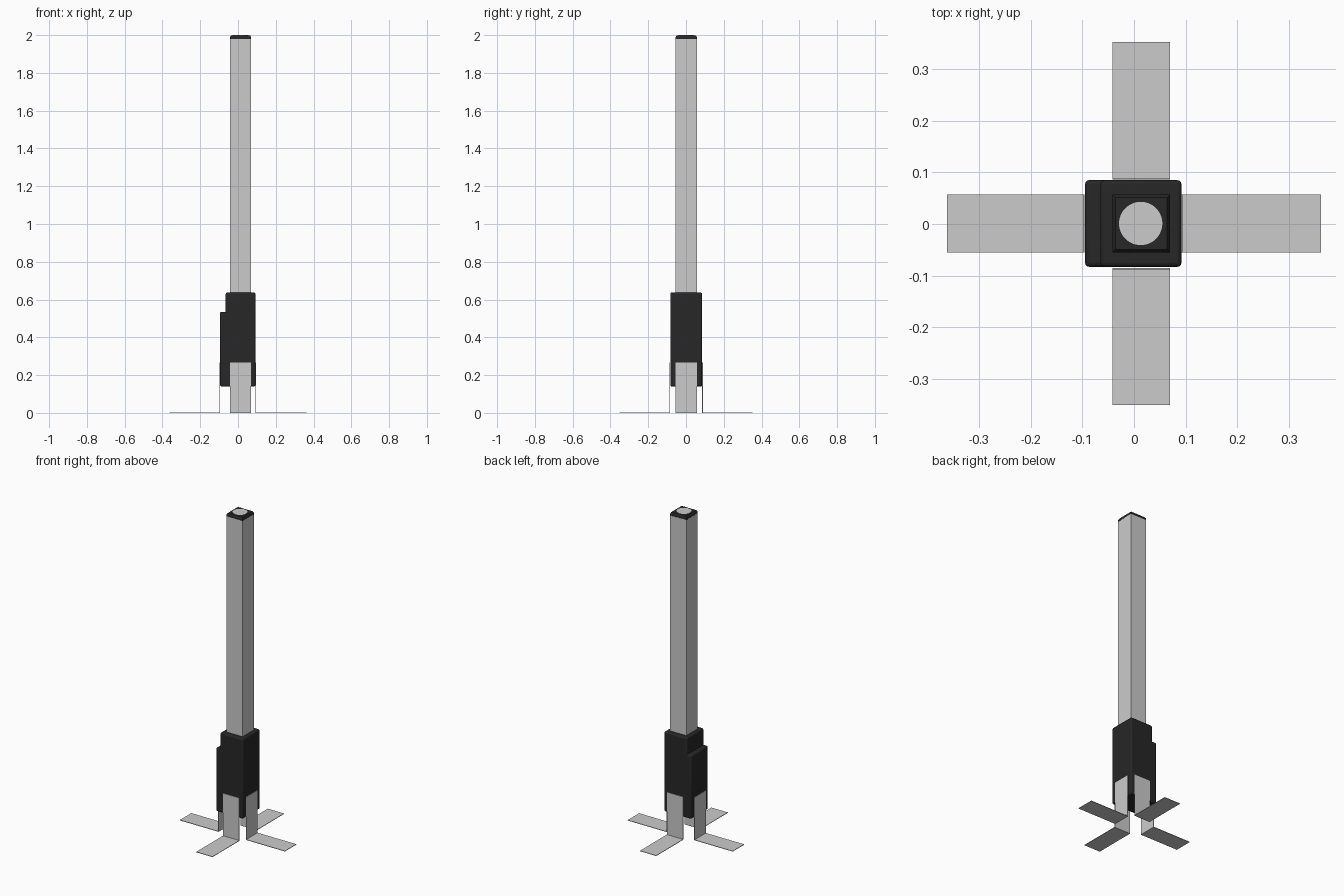
import bpy, bmesh
from mathutils import Vector

if "Cube" in bpy.data.objects:
    bpy.data.objects.remove(bpy.data.objects["Cube"])

dark = bpy.data.materials.new("dark_plastic")
dark.diffuse_color = (0.02, 0.02, 0.02, 1)
dark.use_nodes = True
dark.node_tree.nodes["Principled BSDF"].inputs["Base Color"].default_value = dark.diffuse_color
CX, CY = 0.014, 0.001      # pole axis
HW = 0.056                 # half width of pole and leg strips


def box(name, lo, hi, mat=None, bevel=0):
    bm = bmesh.new()
    bmesh.ops.create_cube(bm, size=1)
    lo, hi = Vector(lo), Vector(hi)
    for v in bm.verts:
        v.co = Vector([(a + b) / 2 + c * (b - a) for a, b, c in zip(lo, hi, v.co)])
    return finish(name, bm, mat, bevel)


def finish(name, bm, mat=None, bevel=0):
    bmesh.ops.recalc_face_normals(bm, faces=bm.faces)
    me = bpy.data.meshes.new(name)
    bm.to_mesh(me)
    bm.free()
    ob = bpy.data.objects.new(name, me)
    bpy.context.collection.objects.link(ob)
    if mat:
        me.materials.append(mat)
    if bevel:
        m = ob.modifiers.new("round_edges", "BEVEL")
        m.width, m.segments = bevel, 3
        bpy.context.view_layer.objects.active = ob
        ob.select_set(True)
        bpy.ops.object.shade_smooth_by_angle()
        ob.select_set(False)
    return ob


# Square pole
box("pole", (CX - HW, CY - HW, 0.6), (CX + HW, CY + HW, 1.98))

# Dark cap, chamfered towards the top
bm = bmesh.new()
rings = []
for h, z in ((HW, 1.976), (HW, 1.99), (HW - 0.006, 1.999)):
    rings.append([bm.verts.new((CX + sx * h, CY + sy * h, z))
                  for sx, sy in ((-1, -1), (1, -1), (1, 1), (-1, 1))])
bm.faces.new(rings[0])
bm.faces.new(rings[-1])
for a, b in zip(rings, rings[1:]):
    for i in range(4):
        j = (i + 1) % 4
        bm.faces.new((a[i], a[j], b[j], b[i]))
finish("pole_cap", bm, dark)

# Round lens on the cap
bm = bmesh.new()
bmesh.ops.create_cone(bm, cap_ends=True, segments=48, radius1=0.042,
                      radius2=0.042, depth=0.004)
bmesh.ops.translate(bm, verts=bm.verts, vec=(CX - 0.001, CY, 1.998))
finish("top_disc", bm)

# Housing and its lower side cover
box("housing", (-0.065, -0.083, 0.14), (0.092, 0.085, 0.637), dark, 0.008)
box("side_cover", (-0.095, -0.083, 0.14), (-0.04, 0.085, 0.535), dark, 0.008)


# Four bent strip legs: upright plate plus flat foot
def leg(name, axis, inner, outer):
    t = 0.003 if outer > 0 else -0.003
    profile = [(inner, 0.267), (inner, 0), (outer, 0), (outer, 0.003),
               (inner + t, 0.003), (inner + t, 0.267)]
    bm = bmesh.new()
    sides = []
    for s in (-HW, HW):
        sides.append([bm.verts.new((u, CY + s, z) if axis == "x" else (CX + s, u, z))
                      for u, z in profile])
    n = len(profile)
    bm.faces.new(sides[0])
    bm.faces.new(sides[1])
    for i in range(n):
        j = (i + 1) % n
        bm.faces.new((sides[0][i], sides[0][j], sides[1][j], sides[1][i]))
    finish(name, bm)


leg("left_leg", "x", -0.096, -0.362)
leg("right_leg", "x", 0.092, 0.362)
leg("front_leg", "y", -0.085, -0.351)
leg("back_leg", "y", 0.086, 0.353)
